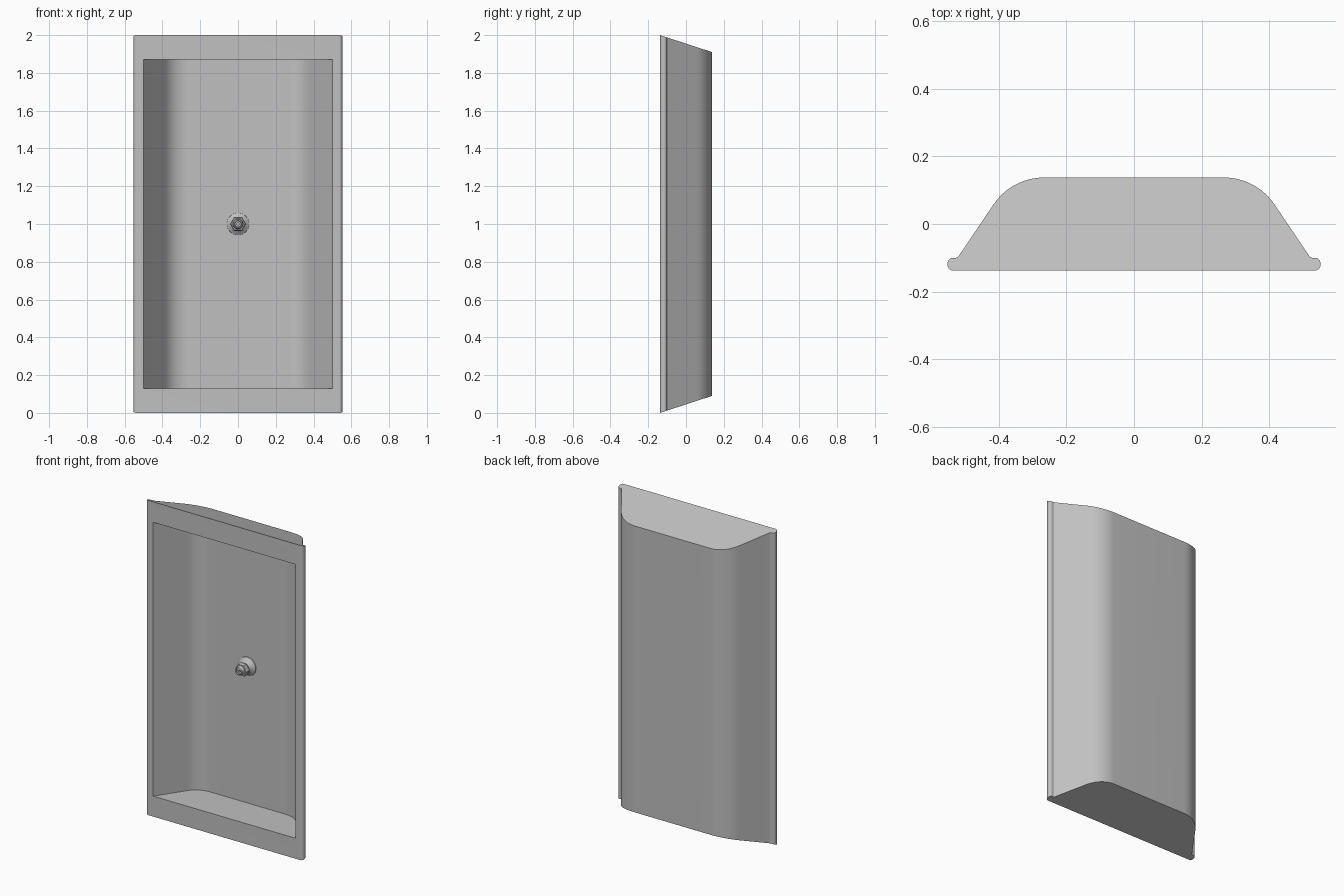
import bpy, bmesh, math
from mathutils import Vector

cube = bpy.data.objects.get("Cube")
if cube:
    bpy.data.objects.remove(cube, do_unlink=True)

HEIGHT, FRONT, BACK, WALL = 2.0, -0.1375, 0.1375, 0.04
LEAN = 0.675                       # sideways run of the side walls per unit depth
END_SLOPE = 0.09 / (BACK - FRONT)  # rise of the slanted ends per unit depth

grey = bpy.data.materials.new("light_grey")
grey.use_nodes = True
colour = (0.53, 0.53, 0.53, 1)
grey.diffuse_color = colour
grey.node_tree.nodes["Principled BSDF"].inputs["Base Color"].default_value = colour


def make_object(name, bm):
    bmesh.ops.recalc_face_normals(bm, faces=bm.faces)
    mesh = bpy.data.meshes.new(name)
    bm.to_mesh(mesh)
    bm.free()
    mesh.materials.append(grey)
    obj = bpy.data.objects.new(name, mesh)
    bpy.context.collection.objects.link(obj)
    return obj


def rounded(corners, steps=12):
    """Mirror half an outline in x and round each corner by its radius."""
    pts = corners + [(-x, y, r) for x, y, r in reversed(corners)]
    out = []
    for i, (x, y, r) in enumerate(pts):
        p = Vector((x, y))
        if r == 0:
            out.append(p)
            continue
        a = (Vector(pts[i - 1][:2]) - p).normalized()
        b = (Vector(pts[(i + 1) % len(pts)][:2]) - p).normalized()
        half = a.angle(b) / 2
        centre = p + (a + b).normalized() * (r / math.sin(half))
        start = p + a * (r / math.tan(half)) - centre
        end = p + b * (r / math.tan(half)) - centre
        turn = start.angle(end)
        for k in range(steps + 1):
            t = k / steps
            out.append(centre + (start * math.sin((1 - t) * turn)
                                 + end * math.sin(t * turn)) / math.sin(turn))
    return out


def prism(name, outline, bottom, top):
    """Upright prism whose end heights depend on depth."""
    bm = bmesh.new()
    low = [bm.verts.new((p.x, p.y, bottom(p.y))) for p in outline]
    high = [bm.verts.new((p.x, p.y, top(p.y))) for p in outline]
    bm.faces.new(low)
    bm.faces.new(high)
    for i in range(len(low)):
        bm.faces.new((low[i - 1], low[i], high[i], high[i - 1]))
    return make_object(name, bm)


def lathe(name, profile, sides):
    """Closed (radius, depth) loop spun about the depth axis at mid height."""
    bm = bmesh.new()
    rings = []
    for s in range(sides):
        a = 2 * math.pi * s / sides
        rings.append([bm.verts.new((r * math.cos(a), y, HEIGHT / 2 + r * math.sin(a)))
                      for r, y in profile])
    for s in range(sides):
        for i in range(len(profile)):
            bm.faces.new((rings[s - 1][i - 1], rings[s - 1][i], rings[s][i], rings[s][i - 1]))
    return make_object(name, bm)


def smooth(obj):
    bpy.ops.object.select_all(action='DESELECT')
    obj.select_set(True)
    bpy.context.view_layer.objects.active = obj
    bpy.ops.object.shade_smooth_by_angle(angle=math.radians(30))


def cut(obj, cutter):
    mod = obj.modifiers.new("cut", 'BOOLEAN')
    mod.operation, mod.solver, mod.object = 'DIFFERENCE', 'EXACT', cutter
    bpy.context.view_layer.objects.active = obj
    bpy.ops.object.modifier_apply(modifier=mod.name)
    bpy.data.objects.remove(cutter, do_unlink=True)


# Tray body: beaded side rims, leaning walls, rounded back, slanted ends
body_outline = rounded([
    (0.552, FRONT, 0.017), (0.552, -0.1, 0.017),
    (0.362 + (BACK + 0.1) * LEAN, -0.1, 0.01), (0.362, BACK, 0.18)])
tray = prism("tray_body", body_outline,
             lambda y: END_SLOPE * (y - FRONT),
             lambda y: HEIGHT - END_SLOPE * (y - FRONT))

# Hollow, open to the front, with level ends
floor = BACK - WALL
mouth = FRONT - 0.05
hollow = rounded([(0.341 + (floor - mouth) * LEAN, mouth, 0), (0.341, floor, 0.14)])
cut(tray, prism("hollow_cutter", hollow, lambda y: 0.13, lambda y: HEIGHT - 0.13))

# Hole through the back wall
bm = bmesh.new()
bmesh.ops.create_cone(bm, cap_ends=True, segments=32, radius1=0.027, radius2=0.027, depth=0.2)
for v in bm.verts:
    v.co = Vector((v.co.x, v.co.z + BACK, v.co.y + HEIGHT / 2))
cut(tray, make_object("hole_cutter", bm))
smooth(tray)

# Spout: conical flange, neck and tip around a narrow bore
smooth(lathe("spout", [
    (0.06, floor + 0.005), (0.058, floor - 0.004), (0.034, 0.078), (0.028, 0.07),
    (0.028, 0.03), (0.024, 0.008), (0.018, 0.004), (0.016, 0.012), (0.006, 0.012),
    (0.006, 0.07), (0.02, 0.088), (0.027, floor + 0.005)], 32))

# Hexagonal nut around the neck
smooth(lathe("spout_nut", [
    (0.02, 0.06), (0.038, 0.06), (0.042, 0.055), (0.042, 0.035), (0.038, 0.03), (0.02, 0.03)], 6))
